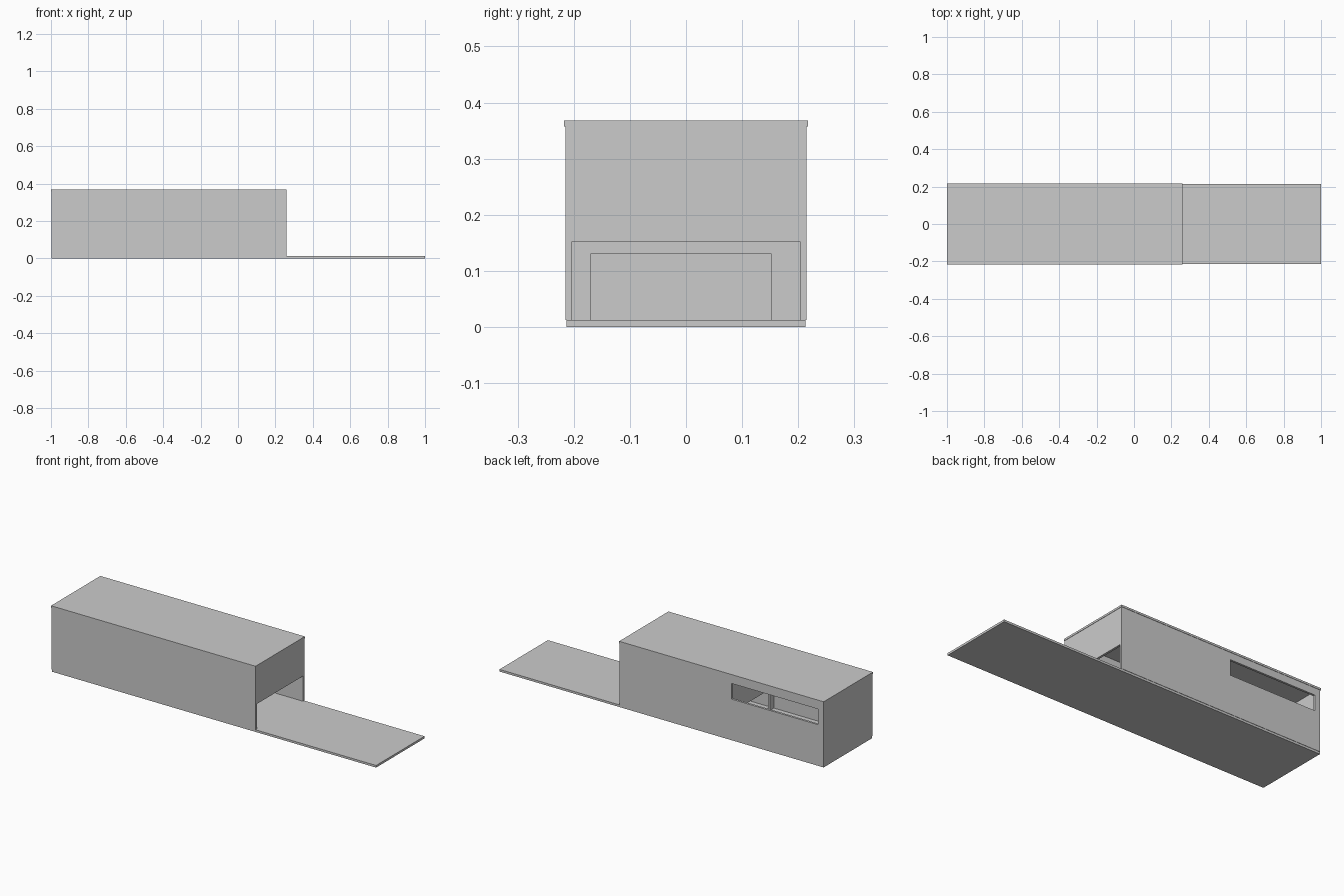
import bpy

if "Cube" in bpy.data.objects:
    bpy.data.objects.remove(bpy.data.objects["Cube"])


def box(name, x, y, z):
    """Box from (min, max) pairs on each axis."""
    bpy.ops.mesh.primitive_cube_add(
        size=1, location=[(a + b) / 2 for a, b in (x, y, z)])
    ob = bpy.context.object
    ob.name = name
    ob.scale = [b - a for a, b in (x, y, z)]
    bpy.ops.object.transform_apply(location=False, rotation=False, scale=True)
    return ob


def cut(target, name, x, y, z):
    """Subtract a box-shaped opening."""
    cutter = box(name, x, y, z)
    cutter.hide_render = True
    cutter.hide_set(True)
    cutter.display_type = 'WIRE'
    mod = target.modifiers.new("opening", 'BOOLEAN')
    mod.operation = 'DIFFERENCE'
    mod.solver = 'EXACT'
    mod.object = cutter


T = 0.012                 # wall thickness
Y = 0.215                 # half depth of the walls
X0, X1 = -0.997, 0.258    # ends of the room block
FLOOR, CEIL = 0.012, 0.357
wall_z = (FLOOR, CEIL)
inner_y = (-Y + T, Y - T)

# Floor slab with terrace, and the roof slab
box("floor_slab", (-0.997, 1), (-0.213, 0.213), (0, FLOOR))
box("roof_slab", (-1, 0.26), (-0.217, 0.217), (CEIL, 0.368))

# Long walls; the back one has a strip window
box("front_wall", (X0, X1), (-Y, -Y + T), wall_z)
back = box("back_wall", (X0, X1), (Y - T, Y), wall_z)
cut(back, "window_cutter", (-0.963, -0.43), (Y - 0.1, Y + 0.1), (0.23, 0.317))

# End walls; the right one is open below a deep lintel
box("left_wall", (X0, X0 + T), inner_y, wall_z)
box("right_lintel", (X1 - T, X1), inner_y, (0.152, CEIL))

# Inner partition with a wide doorway
PX = (-0.40, -0.385)
box("partition_lintel", PX, inner_y, (0.13, CEIL))
box("partition_front_jamb", PX, (inner_y[0], -0.17), (FLOOR, 0.13))
box("partition_back_jamb", PX, (0.152, inner_y[1]), (FLOOR, 0.13))
